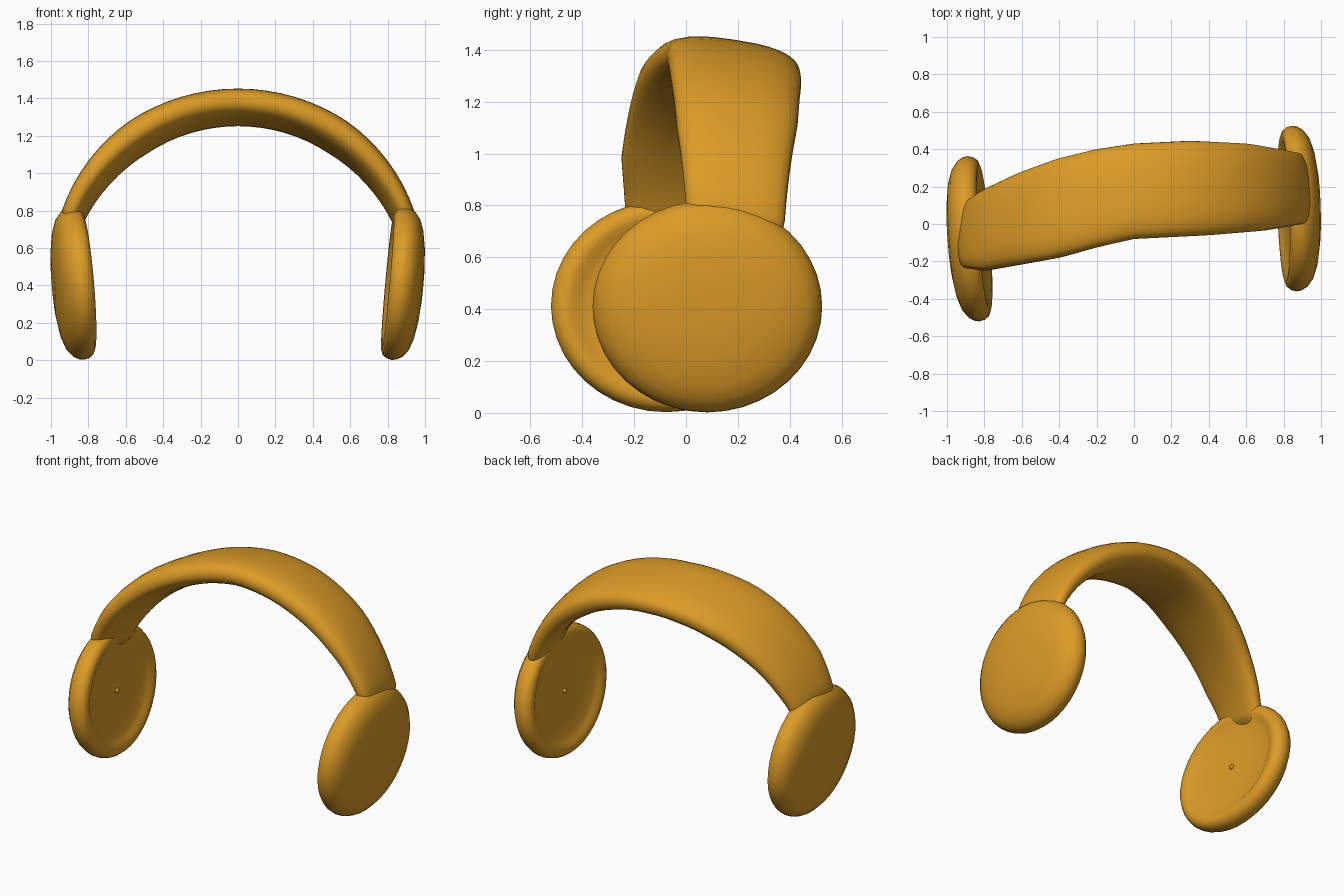
import bpy, bmesh, math
from mathutils import Vector, Matrix

if "Cube" in bpy.data.objects:
    bpy.data.objects.remove(bpy.data.objects["Cube"])

orange = bpy.data.materials.new("warm orange")
orange.diffuse_color = (0.72, 0.33, 0.02, 1)
orange.use_nodes = True
orange.node_tree.nodes["Principled BSDF"].inputs["Base Color"].default_value = orange.diffuse_color


def lerp_table(table, x):
    for (x0, v0), (x1, v1) in zip(table, table[1:]):
        if x <= x1:
            f = max(0.0, (x - x0) / (x1 - x0))
            return v0 + (v1 - v0) * f
    return table[-1][1]


def make_object(name, bm):
    bmesh.ops.recalc_face_normals(bm, faces=bm.faces)
    for f in bm.faces:
        f.smooth = True
    me = bpy.data.meshes.new(name)
    bm.to_mesh(me)
    bm.free()
    me.materials.append(orange)
    ob = bpy.data.objects.new(name, me)
    bpy.context.collection.objects.link(ob)
    return ob


def bridge(bm, a, b):
    n = len(a)
    for i in range(n):
        bm.faces.new((a[i], a[(i + 1) % n], b[(i + 1) % n], b[i]))


# Headband: rounded section swept over a slightly twisted arch
FRONT_Y = [(-0.9, -0.235), (-0.8, -0.25), (-0.6, -0.215), (-0.4, -0.18), (-0.2, -0.125),
           (0, -0.08), (0.4, -0.06), (0.7, -0.035), (0.9, 0.0)]
REAR_Y = [(-0.9, 0.11), (-0.8, 0.18), (-0.6, 0.275), (-0.4, 0.35), (-0.2, 0.40),
          (0, 0.43), (0.3, 0.445), (0.6, 0.43), (0.9, 0.375)]


def build_headband():
    bm = bmesh.new()
    rings = []
    stations, sides = 32, 28
    start = math.radians(22)
    for k in range(-1, stations + 2):
        inside = 0 <= k <= stations
        th = start + (math.pi - 2 * start) * min(max(k, 0), stations) / stations
        c, s = math.cos(th), math.sin(th)
        f_pt = Vector((0.968 * c, 0, 0.446 + 0.945 * s))
        r_pt = Vector((0.938 * c, 0, 0.391 + 0.922 * s))
        f_pt.y = lerp_table(FRONT_Y, f_pt.x)
        r_pt.y = lerp_table(REAR_Y, r_pt.x)
        t = 0.058 + 0.03 * min(1.0, (s - math.sin(start)) * 2.2)
        mid, half = (f_pt + r_pt) / 2, (f_pt - r_pt) / 2
        if not inside:                          # ends tuck into the cups
            mid += Vector((math.copysign(0.015, c), 0, -0.08))
            half *= 0.9
            t = 0.035
        nrm = Vector((c, 0, s))
        nrm = (nrm - half * nrm.dot(half) / half.length_squared).normalized()
        ring = []
        for i in range(sides):
            a = 2 * math.pi * i / sides
            u = math.copysign(abs(math.cos(a)) ** 0.78, math.cos(a))
            v = math.copysign(abs(math.sin(a)) ** 0.78, math.sin(a))
            ring.append(bm.verts.new(mid + half * u + nrm * (t * v)))
        rings.append(ring)
    for a, b in zip(rings, rings[1:]):
        bridge(bm, a, b)
    bm.faces.new(rings[0])
    bm.faces.new(rings[-1])
    make_object("headband", bm)


# Ear cup: turned profile (radius fraction, height), domed outside, dished inside
PROFILE = [(0.25, 0.115), (0.5, 0.107), (0.72, 0.091), (0.86, 0.07), (0.95, 0.04),
           (0.99, 0.01), (1.0, -0.015), (0.985, -0.043), (0.95, -0.064), (0.89, -0.074),
           (0.83, -0.071), (0.77, -0.058), (0.69, -0.047), (0.4, -0.04), (0.15, -0.038)]


def build_cup(name, centre, outward):
    n = Vector(outward).normalized()
    up = (Vector((0, 0, 1)) - n * n.z).normalized()
    side = up.cross(n)
    place = Matrix((side, up, n)).transposed().to_4x4()
    place.translation = centre
    bm = bmesh.new()
    sides = 40
    rings = [[bm.verts.new((0.443 * r * math.cos(2 * math.pi * i / sides),
                            0.41 * r * math.sin(2 * math.pi * i / sides), h))
              for i in range(sides)] for r, h in PROFILE]
    for a, b in zip(rings, rings[1:]):
        bridge(bm, a, b)
    bm.faces.new(rings[0])
    bm.faces.new(rings[-1])
    bm.transform(place)
    make_object(name, bm)
    # small nub in the middle of the dish
    bm = bmesh.new()
    bmesh.ops.create_icosphere(bm, subdivisions=1, radius=0.018,
                               matrix=place @ Matrix.Translation((0, 0, -0.04)))
    make_object(name + "_nub", bm)


build_headband()
build_cup("right_ear_cup", (0.873, 0.083, 0.409), (1, 0.03, -0.09))
build_cup("left_ear_cup", (-0.873, -0.08, 0.41), (-1, -0.075, -0.085))
